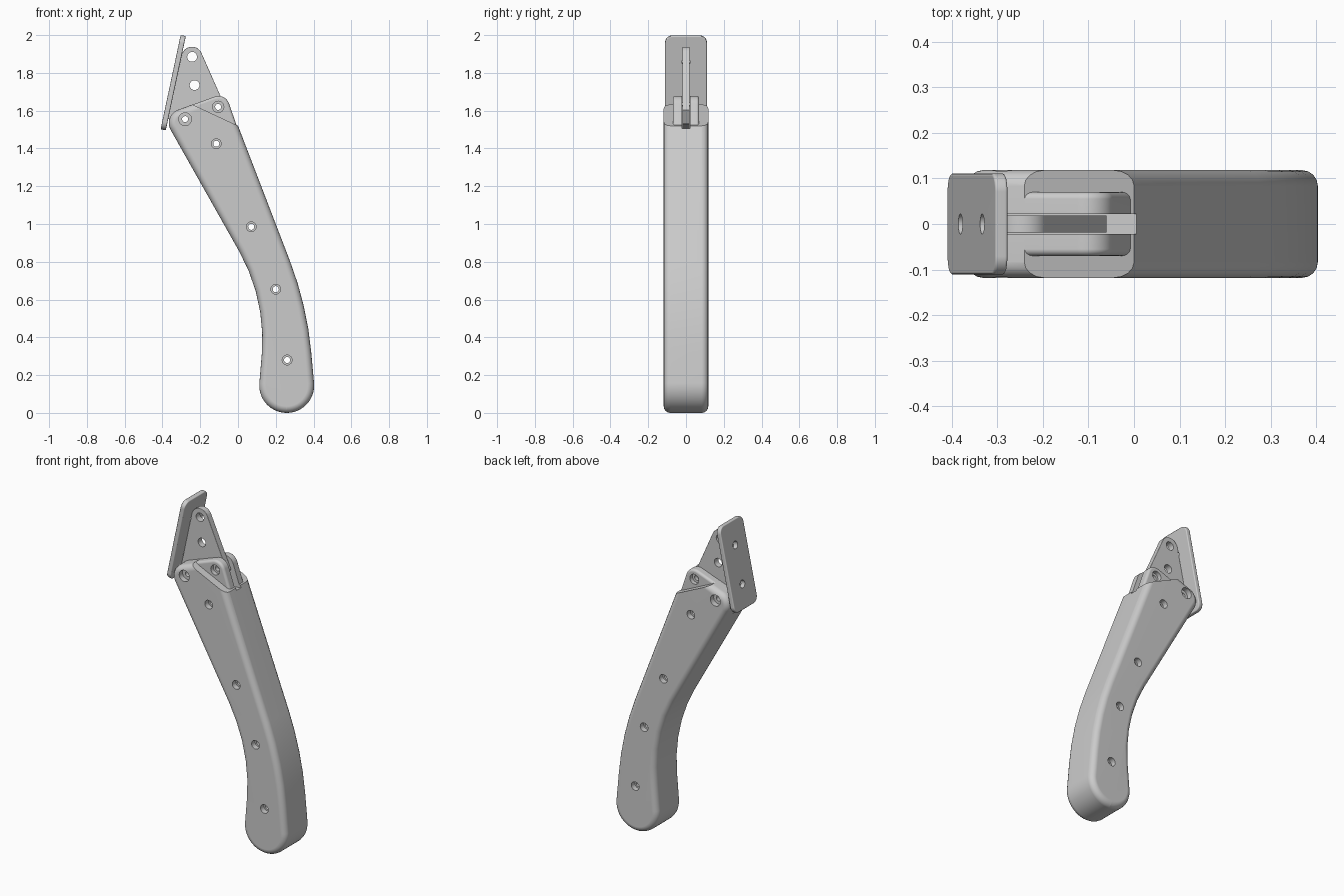
import bpy, bmesh, math
from mathutils import Matrix, Vector

cube = bpy.data.objects.get("Cube")
if cube:
    bpy.data.objects.remove(cube)

grey = bpy.data.materials.new("plain grey")
grey.use_nodes = True
grey.diffuse_color = (0.6, 0.6, 0.6, 1)
grey.node_tree.nodes["Principled BSDF"].inputs["Base Color"].default_value = grey.diffuse_color


def fillet(corners):
    """Turn (x, z, radius) corners into a smooth closed outline."""
    pts = []
    for i, (x, z, r) in enumerate(corners):
        p = Vector((x, z))
        a = (Vector(corners[i - 1][:2]) - p).normalized()
        b = (Vector(corners[(i + 1) % len(corners)][:2]) - p).normalized()
        if r == 0:
            pts.append(p)
            continue
        half = a.angle(b) / 2
        centre = p + (a + b).normalized() * r / math.sin(half)
        start = p + a * r / math.tan(half) - centre
        end = p + b * r / math.tan(half) - centre
        turn = math.atan2(start.x * end.y - start.y * end.x, start.dot(end))
        steps = max(4, round(abs(turn) / math.radians(7)))
        for k in range(steps + 1):
            pts.append(centre + Matrix.Rotation(turn * k / steps, 2) @ start)
    return pts


def new_object(name, bm):
    bmesh.ops.recalc_face_normals(bm, faces=bm.faces)
    mesh = bpy.data.meshes.new(name)
    bm.to_mesh(mesh)
    bm.free()
    mesh.materials.append(grey)
    obj = bpy.data.objects.new(name, mesh)
    bpy.context.collection.objects.link(obj)
    return obj


def prism(name, corners, y0, y1):
    """Extrude a filleted outline along y."""
    bm = bmesh.new()
    low, high = ([bm.verts.new((p.x, y, p.y)) for p in fillet(corners)] for y in (y0, y1))
    bm.faces.new(low)
    bm.faces.new(high[::-1])
    for i in range(len(low)):
        bm.faces.new((low[i - 1], high[i - 1], high[i], low[i]))
    return new_object(name, bm)


def drills(name, holes):
    """Cylinders along y, each given as (x, z, radius, y0, y1)."""
    bm = bmesh.new()
    for x, z, r, y0, y1 in holes:
        place = Matrix.Translation((x, (y0 + y1) / 2, z)) @ Matrix.Rotation(math.pi / 2, 4, 'X')
        bmesh.ops.create_cone(bm, cap_ends=True, segments=24, radius1=r, radius2=r,
                              depth=y1 - y0, matrix=place)
    return new_object(name, bm)


def finish(obj, bevel, cutters):
    """Round the rim, cut, and shade."""
    bpy.ops.object.select_all(action='DESELECT')
    obj.select_set(True)
    bpy.context.view_layer.objects.active = obj
    m = obj.modifiers.new("rim", 'BEVEL')
    m.width, m.segments, m.limit_method = bevel, 4, 'ANGLE'
    m.angle_limit = math.radians(50)
    m.use_clamp_overlap = False
    for c in cutters:
        m = obj.modifiers.new("cut", 'BOOLEAN')
        m.operation, m.solver, m.object = 'DIFFERENCE', 'EXACT', c
    for m in list(obj.modifiers):
        bpy.ops.object.modifier_apply(modifier=m.name)
    bpy.ops.object.shade_smooth_by_angle(angle=math.radians(30))
    m = obj.modifiers.new("flat sides", 'WEIGHTED_NORMAL')
    m.keep_sharp = True


# Cutters
bolts = [(-0.28, 1.555), (-0.115, 1.425), (0.07, 0.985), (0.20, 0.655), (0.26, 0.28)]
lug_bolt = (-0.105, 1.62)
bores = drills("bore_cutter", [(*b, 0.016, -0.2, 0.2) for b in bolts + [lug_bolt]])
sinks, lug_sinks = [], []
for s in (-1, 1):
    for i, b in enumerate(bolts):
        sinks.append((*b, 0.034 if i == 0 else 0.026, *sorted((s * 0.085, s * 0.2))))
    lug_sinks.append((*lug_bolt, 0.03, *sorted((s * 0.045, s * 0.2))))
sinks = drills("countersink_cutter", sinks)
lug_sinks = drills("lug_countersink_cutter", lug_sinks)
slot = prism("slot_cutter", [(-0.5, 1.42, 0), (-0.25, 1.47, 0), (0.1, 1.52, 0),
                             (0.1, 1.8, 0), (-0.5, 1.8, 0)], -0.022, 0.022)
shoulder = prism("shoulder_cutter", [(-0.24, 1.632, 0), (0, 1.52, 0), (0.2, 1.43, 0),
                                     (0.2, 1.9, 0), (-0.24, 1.9, 0)], -0.2, 0.2)
plate_holes = drills("plate_hole_cutter", [(-0.243, 1.885, 0.026, -0.1, 0.1),
                                           (-0.23, 1.735, 0.026, -0.1, 0.1)])
pad_holes = drills("pad_hole_cutter", [(0, z, 0.022, -0.1, 0.1) for z in (-0.115, 0.115)])

# Curved handle
handle = prism("handle", [(0.417, 0, 0.145), (0.365, 0.57, 1.8), (-0.067, 1.695, 0.06),
                          (-0.40, 1.575, 0.075), (0.15, 0.60, 0.95), (0.10, 0, 0.145)],
               -0.118, 0.118)
finish(handle, 0.035, [shoulder, slot, bores, sinks])

# Narrow forked lug on top of the handle
lug = prism("forked_lug", [(-0.27, 1.621, 0), (-0.067, 1.695, 0.06), (0, 1.50, 0),
                           (-0.2, 1.54, 0)], -0.07, 0.07)
finish(lug, 0.015, [slot, bores, lug_sinks])

# Flat bracket plate held in the slot
plate = prism("bracket_plate", [(-0.262, 2.06, 0.055), (-0.06, 1.604, 0), (-0.1, 1.53, 0),
                                (-0.33, 1.50, 0.03), (-0.37, 1.56, 0)], -0.019, 0.019)
finish(plate, 0.002, [plate_holes, bores])

# Tilted mounting pad
pad = prism("mounting_pad", [(x, z, 0.04) for x, z in
                             ((-0.111, -0.255), (0.111, -0.255), (0.111, 0.255), (-0.111, 0.255))],
            -0.014, 0.014)
finish(pad, 0.006, [pad_holes])
pad.matrix_world = (Matrix.Translation((-0.343, 0, 1.748))
                    @ Matrix.Rotation(math.radians(12), 4, 'Y')
                    @ Matrix.Rotation(math.pi / 2, 4, 'Z'))

for c in (bores, sinks, lug_sinks, slot, shoulder, plate_holes, pad_holes):
    bpy.data.objects.remove(c)
